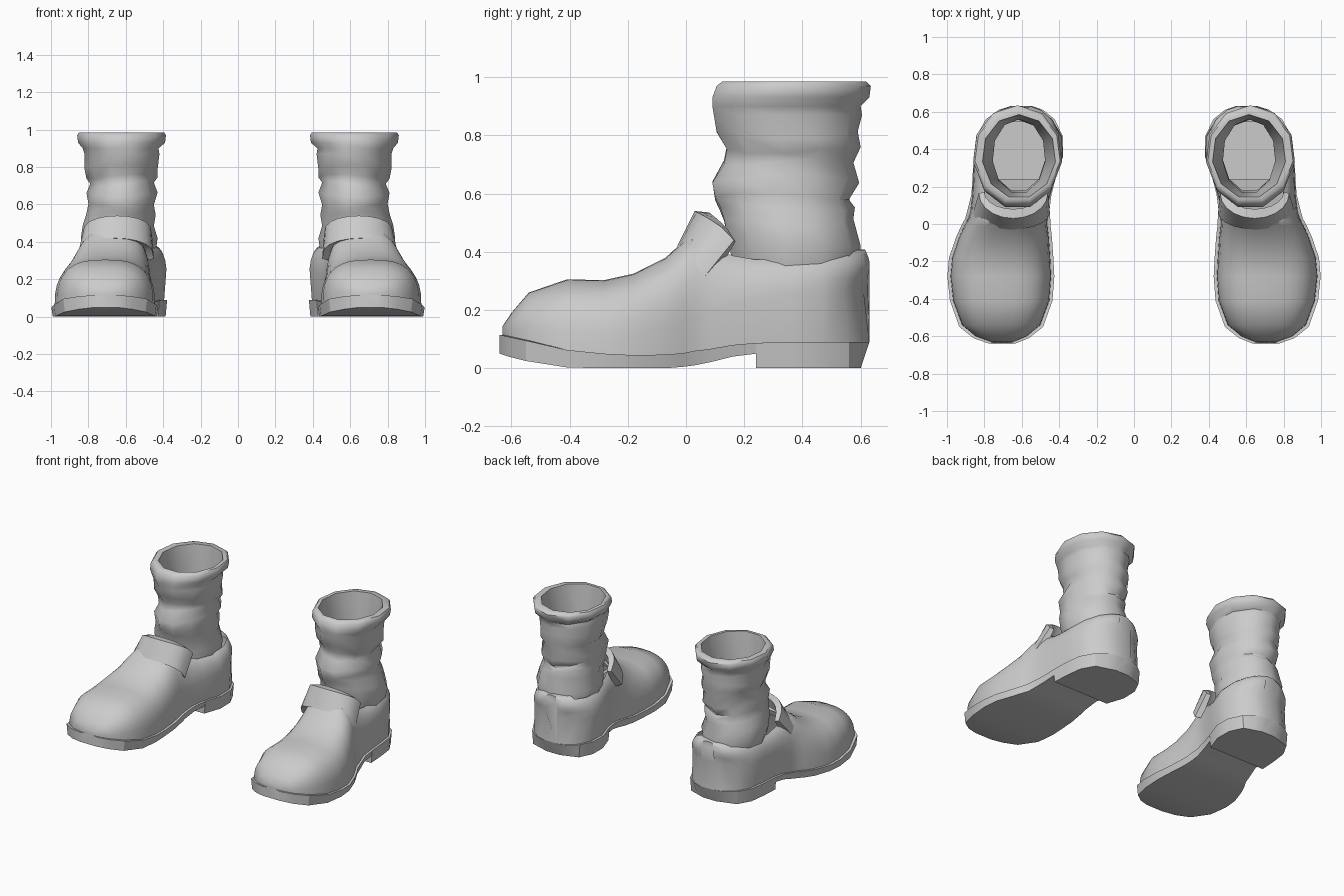
import bpy
import bmesh
from math import sin, cos, pi, radians

cube = bpy.data.objects.get("Cube")
if cube:
    bpy.data.objects.remove(cube, do_unlink=True)

# One plain grey for the whole pair
grey = bpy.data.materials.new("plain grey")
grey.use_nodes = True
colour = (0.6, 0.6, 0.6, 1.0)
grey.diffuse_color = colour
grey.node_tree.nodes["Principled BSDF"].inputs["Base Color"].default_value = colour


def loft(name, rings, closed=True, caps=False, skip=None, angle=40):
    """Skin a list of equal-length point rings and mirror the part to the other foot."""
    bm = bmesh.new()
    rows = [[bm.verts.new(p) for p in ring] for ring in rings]
    count = len(rows[0])
    for a, b in zip(rows, rows[1:]):
        for i in range(count if closed else count - 1):
            j = (i + 1) % count
            face = bm.faces.new((a[i], a[j], b[j], b[i]))
            if skip and skip(face.calc_center_median(), i):
                bm.faces.remove(face)
    if caps:
        bm.faces.new(rows[0])
        bm.faces.new(rows[-1])
    bmesh.ops.recalc_face_normals(bm, faces=bm.faces[:])
    mesh = bpy.data.meshes.new(name)
    bm.to_mesh(mesh)
    bm.free()
    mesh.materials.append(grey)
    obj = bpy.data.objects.new(name, mesh)
    bpy.context.collection.objects.link(obj)
    bpy.ops.object.select_all(action='DESELECT')
    obj.select_set(True)
    bpy.context.view_layer.objects.active = obj
    bpy.ops.object.shade_smooth_by_angle(angle=radians(angle))
    mirror = obj.modifiers.new("other_foot", 'MIRROR')
    mirror.use_axis = (True, False, False)
    mirror.use_mirror_merge = False
    return obj


# Foot stations from toe to heel:
# y, centre x, half width, sole bottom, sole top, upper top, squareness
stations = [
    (-.63, .705, .06, .05, .115, .145, 2.4),
    (-.60, .71, .14, .04, .108, .19, 2.5),
    (-.54, .71, .215, .025, .095, .26, 2.6),
    (-.41, .71, .265, .003, .063, .305, 2.8),
    (-.28, .712, .277, 0, .05, .303, 2.8),
    (-.18, .71, .27, 0, .045, .325, 2.8),
    (-.07, .695, .247, 0, .047, .38, 2.8),
    (-.01, .685, .23, .005, .052, .435, 2.8),
    (.03, .675, .218, .01, .06, .47, 2.8),
    (.08, .67, .21, .02, .066, .45, 3.2),
    (.16, .655, .205, .04, .08, .41, 4),
    (.24, .642, .213, .05, .087, .39, 5),
    (.36, .618, .23, 0, .09, .387, 6),
    (.47, .612, .222, 0, .09, .395, 6),
    (.56, .608, .175, 0, .09, .405, 6),
    (.61, .605, .11, 0, .09, .408, 6),
    (.63, .602, .05, 0, .09, .408, 6),
]

# Upper: arched sections, left open where the shaft enters
SEGMENTS = 18


def arch(y, cx, half, bottom, base, top, power):
    points = []
    for i in range(SEGMENTS + 1):
        a = pi * i / SEGMENTS
        c, s = cos(a), max(sin(a), 0)
        side = (1 if c > 0 else -1) * abs(c) ** (2 / power)
        rise = s ** (2 / power)
        width = half * (.97 + (.06 * sin(pi * rise) if y > .1 else 0))
        bulge = .014 * sin(3 * pi * rise) - .015 * rise if y > .5 else 0
        points.append((cx + width * side, y + bulge, base + (top - base) * rise))
    return points


loft("boot_upper", [arch(*s) for s in stations], closed=False, caps=True,
     skip=lambda c, i: .09 < c.y < .57 and 6 <= i <= SEGMENTS - 7)


# Sole and heel block: a curved welt with a step under the arch
def sole_section(y, cx, half, bottom, top):
    outer = half + .009
    inner = max(half - .03, .01)
    lower = outer - .008
    end = -.01 if y < -.5 else 0
    tuck = -.03 if y > .6 else 0
    return [(cx - inner, y, top), (cx - outer, y + end, top),
            (cx - lower, y + end + tuck, bottom), (cx + lower, y + end + tuck, bottom),
            (cx + outer, y + end, top), (cx + inner, y, top)]


sole_rings = []
for y, cx, half, bottom, top, _, _ in stations:
    sole_rings.append(sole_section(y, cx, half, bottom, top))
    if y == .24:
        sole_rings.append(sole_section(y + .001, cx, half, 0, top))
loft("sole", sole_rings, closed=False, caps=True, angle=30)


# Instep flap: a thick lip that wraps the front of the ankle
def flap_section(a):
    s, c = sin(a), max(cos(a), 0)
    crown = c ** .7
    return [(.655 + .205 * s, .06 - .09 * c, .31 + .11 * crown),
            (.645 + .185 * s, .165 - .135 * c, .44 + .10 * crown),
            (.645 + .155 * s, .17 - .09 * c, .435 + .10 * crown),
            (.65 + .165 * s, .09 - .05 * c, .30 + .10 * crown)]


STEPS = 10
loft("instep_flap", [flap_section(pi * (i / STEPS - .5)) for i in range(STEPS + 1)],
     caps=True, angle=35)

# Wrinkled shaft: z, front y, back y, inner x, outer x; last rows line the inside
shaft_rows = [
    (.34, .16, .59, .44, .82),
    (.42, .15, .60, .43, .84),
    (.50, .13, .575, .45, .83),
    (.55, .115, .58, .44, .81),
    (.59, .10, .56, .45, .80),
    (.65, .09, .595, .43, .81),
    (.71, .13, .575, .45, .79),
    (.75, .14, .60, .43, .81),
    (.80, .105, .59, .43, .82),
    (.87, .095, .605, .42, .82),
    (.90, .09, .60, .425, .83),
    (.93, .09, .63, .39, .855),
    (.97, .105, .635, .385, .86),
    (.985, .125, .62, .395, .85),
    (.985, .145, .585, .42, .81),
    (.65, .17, .56, .475, .755),
    (.34, .18, .565, .475, .76),
]
SIDES = 11


def shaft_ring(row, z, front, back, left, right):
    ring = []
    fold = .014 if .45 < z < .85 and row < 10 else 0
    for i in range(SIDES):
        a = 2 * pi * i / SIDES
        x = (left + right) / 2 + (right - left) / 2 * sin(a) * 1.01
        y = (front + back) / 2 + (back - front) / 2 * cos(a) * (1 if cos(a) > 0 else 1.04)
        ring.append((x, y, z + fold * sin(2 * a + row)))
    return ring


loft("boot_shaft", [shaft_ring(i, *r) for i, r in enumerate(shaft_rows)], angle=50)
